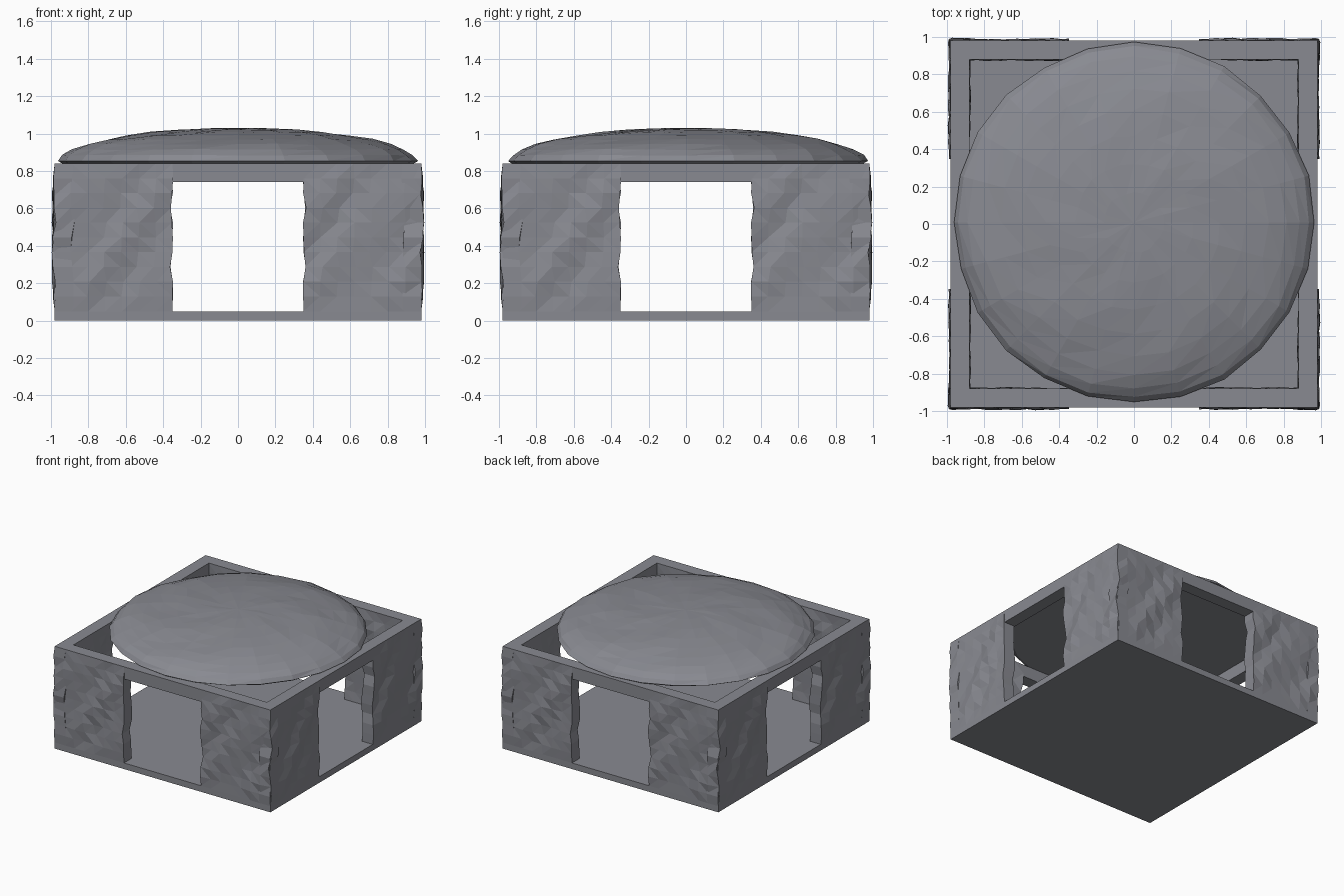
import bpy, bmesh, math
from mathutils import Matrix, Vector

cube = bpy.data.objects.get("Cube")
if cube:
    bpy.data.objects.remove(cube, do_unlink=True)

OUT, INN, DOOR = 0.98, 0.88, 0.35
FLOOR, LINTEL, TOP = 0.05, 0.74, 0.84

stone = bpy.data.materials.new("grey_stone")
stone.use_nodes = True
colour = (0.25, 0.255, 0.285, 1)
stone.diffuse_color = colour
stone.node_tree.nodes["Principled BSDF"].inputs["Base Color"].default_value = colour


def finish(bm, name, turn=0):
    bmesh.ops.recalc_face_normals(bm, faces=bm.faces)
    bm.transform(Matrix.Rotation(turn * math.pi / 2, 4, "Z"))
    mesh = bpy.data.meshes.new(name)
    bm.to_mesh(mesh)
    bm.free()
    mesh.materials.append(stone)
    obj = bpy.data.objects.new(name, mesh)
    bpy.context.collection.objects.link(obj)
    return obj


def box(lo, hi):
    lo, hi = Vector(lo), Vector(hi)
    bm = bmesh.new()
    bmesh.ops.create_cube(bm, size=1)
    for v in bm.verts:
        v.co = (lo + hi) / 2 + v.co * (hi - lo)
    return bm


def slice_axis(bm, axis, lo, hi, count):
    normal = Vector((axis == 0, axis == 1, axis == 2))
    for i in range(1, count):
        bmesh.ops.bisect_plane(bm, geom=bm.verts[:] + bm.edges[:] + bm.faces[:],
                               plane_co=normal * (lo + (hi - lo) * i / count),
                               plane_no=normal)


def roughen(bm):
    # Slanted chisel waves that fade out at the floor and the wall top
    for v in bm.verts:
        x, y, z = v.co
        fade = min(1, (z - FLOOR) * 8, (TOP - z) * 8)
        s = x - 0.85 * z
        wave = math.sin(15 * s + 0.6) + 0.6 * math.sin(27 * s + 5 * z + 9 * y)
        side = math.sin(21 * z + 4 * x) + 0.7 * math.sin(43 * z + 2 * x)
        v.co.y += fade * 0.0085 * wave - fade * 0.003
        v.co.x += fade * 0.0065 * side + fade * 0.003 * (1 if x > 0 else -1)
    bmesh.ops.triangulate(bm, faces=bm.faces)


# Floor slab
finish(box((-OUT, -OUT, 0), (OUT, OUT, FLOOR)), "floor")

# Four sides, each with two rough wall panels and a plain lintel
for turn, side in enumerate(("front", "left", "back", "right")):
    for tag, lo, hi in (("a", -OUT, -DOOR), ("b", DOOR, OUT)):
        bm = box((lo, -OUT, FLOOR), (hi, -INN, TOP))
        slice_axis(bm, 0, lo, hi, 7)
        slice_axis(bm, 2, FLOOR, TOP, 10)
        roughen(bm)
        finish(bm, f"{side}_wall_panel_{tag}", turn)
    finish(box((-DOOR - 0.01, -OUT, LINTEL), (DOOR + 0.01, -INN, TOP)),
           f"{side}_lintel", turn)

# Shallow hammered dome with a chamfered rim and flat underside
bm = bmesh.new()
SEG, RINGS, RADIUS, RISE = 24, 9, 0.965, 0.19
rings = []
for r in range(RINGS + 1):
    ring = []
    for i in range(SEG):
        a = math.tau * i / SEG
        if r == 0:
            radius, z = RADIUS - 0.025, TOP
        else:
            t = math.radians(86) * (RINGS + 1 - r) / RINGS
            swirl = math.sin(5 * a + 9 * t) + 0.7 * math.sin(9 * a - 5 * t)
            radius = RADIUS * math.sin(t) + 0.004 * swirl
            z = TOP + RISE * math.cos(t) + 0.003 * swirl * math.sin(2 * t)
        ring.append(bm.verts.new((radius * math.cos(a), radius * math.sin(a) + 0.008, z)))
    rings.append(ring)
for low, high in zip(rings, rings[1:]):
    for i in range(SEG):
        j = (i + 1) % SEG
        bm.faces.new((low[i], low[j], high[j]))
        bm.faces.new((low[i], high[j], high[i]))
tip = bm.verts.new((0, 0.008, TOP + RISE))
for i in range(SEG):
    bm.faces.new((rings[-1][i], rings[-1][(i + 1) % SEG], tip))
bm.faces.new(rings[0][::-1])
finish(bm, "dome_roof")
